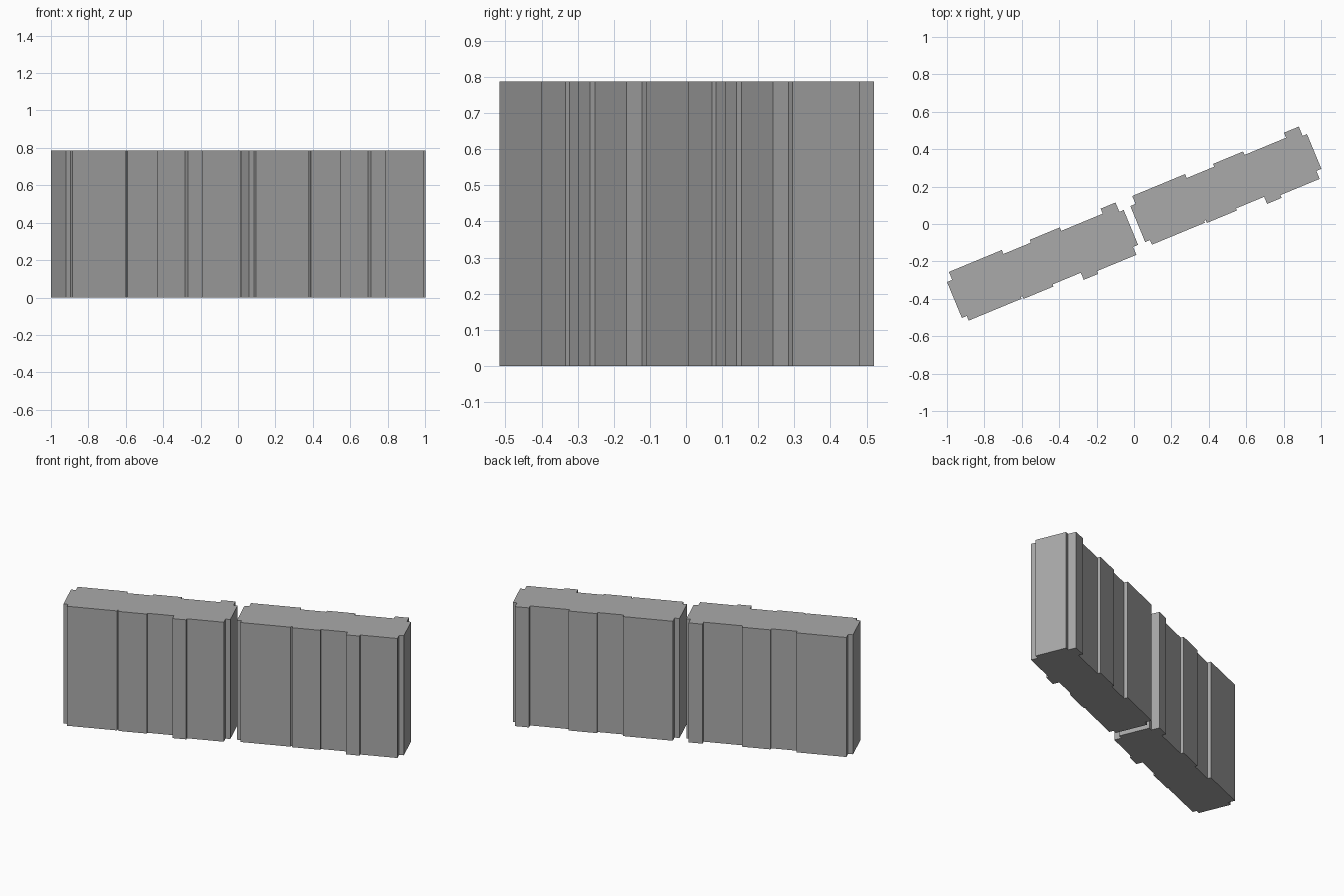
import bpy
import bmesh
from mathutils import Matrix, Vector
from math import radians

cube = bpy.data.objects.get("Cube")
if cube:
    bpy.data.objects.remove(cube, do_unlink=True)

# Plain grey for both blocks
grey = bpy.data.materials.new("plain_grey")
grey.use_nodes = True
colour = (0.4, 0.4, 0.4, 1)
grey.diffuse_color = colour
grey.node_tree.nodes["Principled BSDF"].inputs["Base Color"].default_value = colour

HEIGHT = 0.787
ANGLE = radians(22.5)
OFFSET = Vector((0.49, 0.203, 0))

# Footprint along the length: rear wall, right end, front wall, left end
REAR = [(-.482, .096), (-.482, .142), (-.176, .142), (-.176, .119), (-.017, .119),
        (-.017, .135), (.157, .135), (.157, .115), (.397, .115), (.397, .144), (.483, .144)]
RIGHT_END = [(.483, .09), (.508, .09), (.508, -.111), (.479, -.111)]
FRONT = [(.479, -.157), (.252, -.157), (.252, -.173), (.168, -.173), (.168, -.132),
         (.005, -.132), (.005, -.144), (-.168, -.144), (-.168, -.128), (-.178, -.128),
         (-.178, -.139), (-.484, -.139)]
LEFT_END = [(-.484, -.112), (-.512, -.112), (-.512, .096)]


def make_block(name, centre):
    # Extrude the stepped footprint straight up
    bm = bmesh.new()
    base = bm.faces.new([bm.verts.new((u, v, 0)) for u, v in REAR + RIGHT_END + FRONT + LEFT_END])
    top = bmesh.ops.extrude_face_region(bm, geom=[base], use_keep_orig=True)["geom"]
    verts = [g for g in top if isinstance(g, bmesh.types.BMVert)]
    bmesh.ops.translate(bm, verts=verts, vec=(0, 0, HEIGHT))
    bmesh.ops.transform(bm, verts=bm.verts,
                        matrix=Matrix.Translation(centre) @ Matrix.Rotation(ANGLE, 4, "Z"))
    bmesh.ops.recalc_face_normals(bm, faces=bm.faces)
    mesh = bpy.data.meshes.new(name)
    bm.to_mesh(mesh)
    bm.free()
    mesh.materials.append(grey)
    bpy.context.collection.objects.link(bpy.data.objects.new(name, mesh))


# Two equal blocks in a row
make_block("right_block", -OFFSET)
make_block("left_block", OFFSET)
